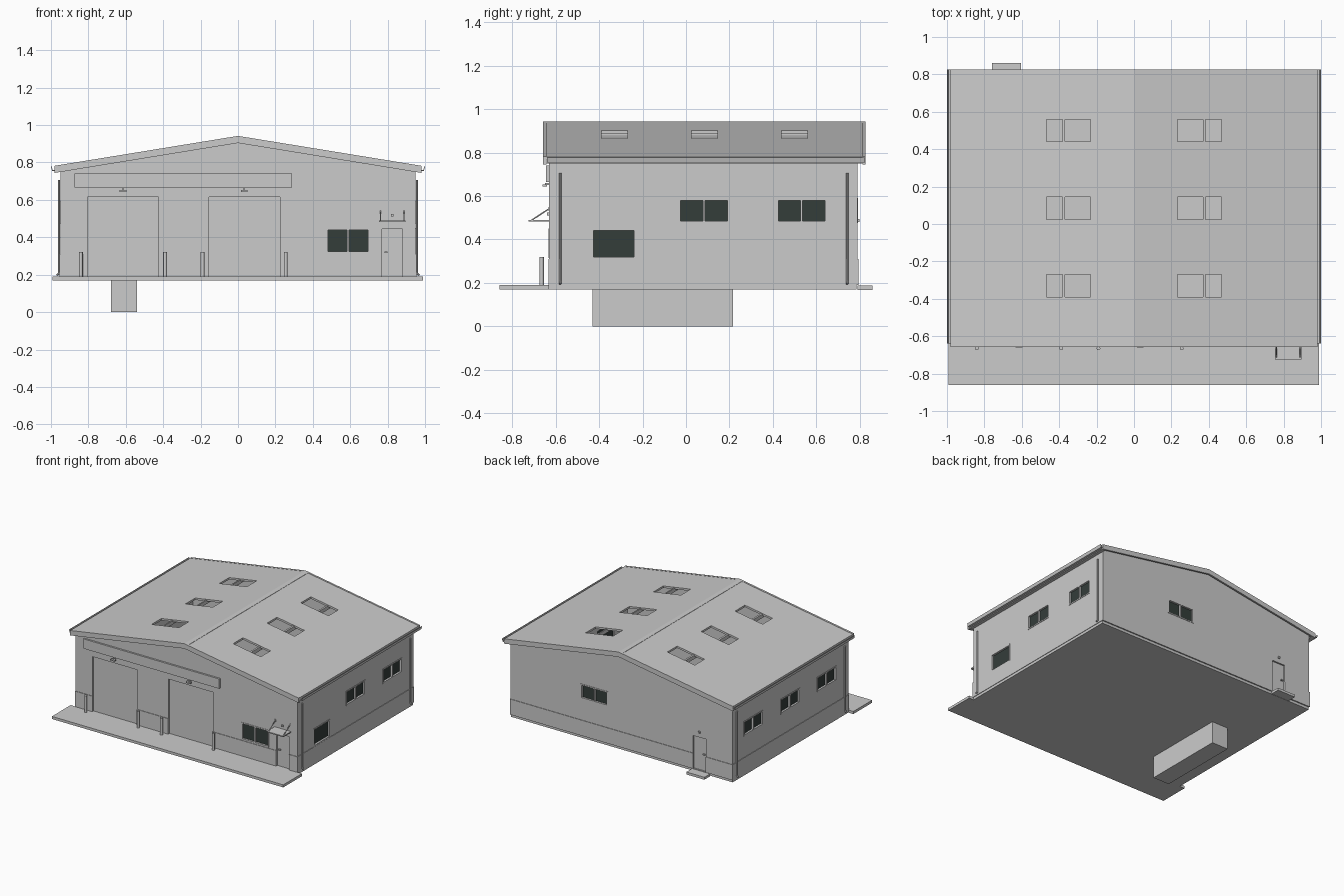
import bpy, bmesh
from mathutils import Vector

if "Cube" in bpy.data.objects:
    bpy.data.objects.remove(bpy.data.objects["Cube"])


def material(name, rgb):
    m = bpy.data.materials.new(name)
    m.use_nodes = True
    m.diffuse_color = (*rgb, 1)
    m.node_tree.nodes["Principled BSDF"].inputs["Base Color"].default_value = (*rgb, 1)
    return m


grey = material("light grey", (0.6, 0.6, 0.6))
dark = material("dark glass", (0.034, 0.047, 0.042))

WX, YF, YB = 0.95, -0.63, 0.79       # wall faces
FLOOR, RIDGE, SLOPE = 0.19, 0.94, 0.163
EAVE, RF, RB = 0.98, -0.655, 0.825   # roof edges


def roof_z(x, drop=0.0):
    return RIDGE - drop - SLOPE * abs(x)


def finish(name, bm, mat):
    bmesh.ops.recalc_face_normals(bm, faces=bm.faces)
    me = bpy.data.meshes.new(name)
    bm.to_mesh(me)
    bm.free()
    me.materials.append(mat)
    ob = bpy.data.objects.new(name, me)
    bpy.context.collection.objects.link(ob)
    return ob


def prism(name, profile, y0, y1, mat=grey):
    """Extrude an x-z profile along y."""
    bm = bmesh.new()
    face = bm.faces.new([bm.verts.new((x, y0, z)) for x, z in profile])
    new = bmesh.ops.extrude_face_region(bm, geom=[face])["geom"]
    bmesh.ops.translate(bm, vec=(0, y1 - y0, 0),
                        verts=[v for v in new if isinstance(v, bmesh.types.BMVert)])
    return finish(name, bm, mat)


def box(name, x0, x1, y0, y1, z0, z1, mat=grey):
    return prism(name, [(x0, z0), (x1, z0), (x1, z1), (x0, z1)], y0, y1, mat)


def rod(name, a, b, r, sides=10):
    a, b = Vector(a), Vector(b)
    bm = bmesh.new()
    bmesh.ops.create_cone(bm, cap_ends=True, segments=sides, radius1=r, radius2=r,
                          depth=(b - a).length)
    ob = finish(name, bm, grey)
    ob.location = (a + b) / 2
    ob.rotation_euler = (b - a).to_track_quat("Z", "Y").to_euler()
    return ob


def cut(target, cutters):
    for c in cutters:
        mod = target.modifiers.new("cut", "BOOLEAN")
        mod.operation, mod.solver, mod.object = "DIFFERENCE", "EXACT", c
        bpy.context.view_layer.objects.active = target
        bpy.ops.object.modifier_apply(modifier=mod.name)


def wall_box(name, side, u0, u1, z0, z1, d0, d1, mat=grey):
    """Box on a wall: u runs along the wall, d is the depth into it."""
    if side == "front":
        return box(name, u0, u1, YF + d0, YF + d1, z0, z1, mat)
    if side == "back":
        return box(name, u0, u1, YB - d1, YB - d0, z0, z1, mat)
    s = 1 if side == "right" else -1
    a, b = sorted((s * (WX - d0), s * (WX - d1)))
    return box(name, a, b, u0, u1, z0, z1, mat)


# Hollow walls and plinth band
def gable(w, z0, drop):
    return [(-w, z0), (w, z0), (w, roof_z(w, drop)), (0, roof_z(0, drop)), (-w, roof_z(w, drop))]


walls = prism("walls", gable(WX, FLOOR, 0.015), YF, YB)
plinth = box("plinth", -WX - .004, WX + .004, YF - .004, YB + .004, FLOOR, 0.31)
inner = prism("inner_cutter", gable(WX - .03, FLOOR - .1, -0.1), YF + .03, YB - .03)
openings = [inner]

# Openings with their doors and windows
doors = [("front", -.805, -.425, .615, "garage_door"), ("front", -.155, .225, .615, "garage_door"),
         ("front", .77, .88, .445, "front_door"), ("back", -.725, -.615, .445, "back_door")]
for side, u0, u1, top, name in doors:
    openings.append(wall_box("cutter", side, u0, u1, FLOOR - .05, top, -.05, .1))
    wall_box(name, side, u0, u1, FLOOR, top, .012, .025)
    if "garage" not in name:
        wall_box(name + "_handle", side, u0 + .012, u0 + .03, .315, .323, 0, .014)

high = (.475, .59)
windows = [("front", .47, .705, .315, .45, True), ("right", -.435, -.23, .31, .45, False),
           ("right", -.035, .2, *high, True), ("right", .415, .65, *high, True),
           ("back", .115, .35, *high, True)]
windows += [("left", y - .118, y + .118, *high, True) for y in (-.365, .083, .532)]
for side, u0, u1, z0, z1, split in windows:
    openings.append(wall_box("cutter", side, u0, u1, z0, z1, -.05, .1))
    wall_box("window_glass", side, u0, u1, z0, z1, .012, .018, dark)
    f = .01
    bars = [(u0, u1, z0, z0 + f), (u0, u1, z1 - f, z1),
            (u0, u0 + f, z0 + f, z1 - f), (u1 - f, u1, z0 + f, z1 - f)]
    if split:
        mid = (u0 + u1) / 2
        bars.append((mid - .005, mid + .005, z0 + f, z1 - f))
    for bar in bars:
        wall_box("window_frame", side, *bar, -.003, .012)

cut(walls, openings)
cut(plinth, openings)
for c in openings:
    bpy.data.objects.remove(c)

# Ground slab, apron, rear step and pit
box("floor_slab", -WX, WX, YF, YB - .005, .17, FLOOR)
box("front_apron", -.993, .99, -.86, YF, .17, FLOOR)
box("rear_step", -.76, -.605, YB, .86, .168, .187)
box("pit", -.68, -.54, -.43, .217, 0, .17)

# Roof slopes with open skylights, purlins, gutters and downpipes
for s, side in ((1, "right"), (-1, "left")):
    slope = prism("roof_" + side, [(0, RIDGE), (s * EAVE, roof_z(EAVE)),
                                   (s * EAVE, roof_z(EAVE, .015)), (0, RIDGE - .015)], RF, RB)
    holes = []
    for y in (-.33, .085, .5):
        a, b = sorted((s * .232, s * .468))
        holes.append(box("cutter", a, b, y - .06, y + .06, .7, 1.1))
    cut(slope, holes)
    for h in holes:
        bpy.data.objects.remove(h)
    for x, w in ((.375, .006), (.15, .006), (.6, .006)):
        prism("purlin", [(s * (x + dx), roof_z(x + dx, d)) for dx, d in
                         ((-w, .006), (w, .006), (w, .035), (-w, .035))], YF + .03, YB - .03)
    g, e = s * .975, s * 1.0
    prism("gutter_" + side, [(g, .755), (e - s * .006, .755), (e, .778), (e - s * .004, .778),
                             (e - s * .009, .759), (g + s * .004, .759), (g + s * .004, .778),
                             (g, .778)], -.64, RB)
    box("eaves_board", *sorted((s * WX, s * .975)), RF, RB, .75, .757)
    for y in (-.58, .742):
        rod("downpipe", (s * .957, y, .205), (s * .957, y, .705), .006)
        rod("downpipe_foot", (s * .955, y, .21), (s * .968, y, .196), .006)

# Verge boards and ridge cap
for y0, y1 in ((RF - .003, RF + .012), (RB - .012, RB + .002)):
    prism("verge_board", [(-EAVE, roof_z(EAVE, -.002)), (0, RIDGE + .002),
                          (EAVE, roof_z(EAVE, -.002)), (EAVE, roof_z(EAVE, .036)),
                          (0, RIDGE - .036), (-EAVE, roof_z(EAVE, .036))], y0, y1)
prism("ridge_cap", [(-.03, roof_z(.03, -.002)), (0, RIDGE + .002), (.03, roof_z(.03, -.002)),
                    (.03, roof_z(.03, .003)), (0, RIDGE - .003), (-.03, roof_z(.03, .003))], RF, RB)

# Fascia panel and lamps over the garage doors
wall_box("fascia_panel", "front", -.875, .29, .665, .74, -.014, 0)
for x in (-.615, .033):
    wall_box("lamp_arm", "front", x - .005, x + .005, .65, .66, -.02, 0)
    wall_box("lamp_head", "front", x - .018, x + .018, .643, .653, -.03, -.01)
for side, u, z in (("front", .825, .517), ("back", -.67, .487)):
    wall_box("door_lamp", side, u - .007, u + .007, z - .007, z + .007, -.01, 0)

# Bollards beside the garage doors
for x in (-.84, -.39, -.19, .255):
    rod("bollard", (x, -.665, FLOOR), (x, -.665, .32), .01, 16)

# Door canopy on tie rods
box("canopy", .755, .895, -.725, YF, .482, .49)
for x in (.762, .888):
    rod("canopy_tie", (x, -.712, .488), (x, YF, .542), .003, 8)
    wall_box("tie_plate", "front", x - .005, x + .005, .532, .55, -.004, 0)

# Smooth only the round parts
for ob in bpy.context.scene.objects:
    ob.select_set(ob.type == "MESH" and ob.name.startswith(("bollard", "downpipe", "canopy_tie")))
    if ob.select_get():
        bpy.context.view_layer.objects.active = ob
bpy.ops.object.shade_smooth_by_angle()
